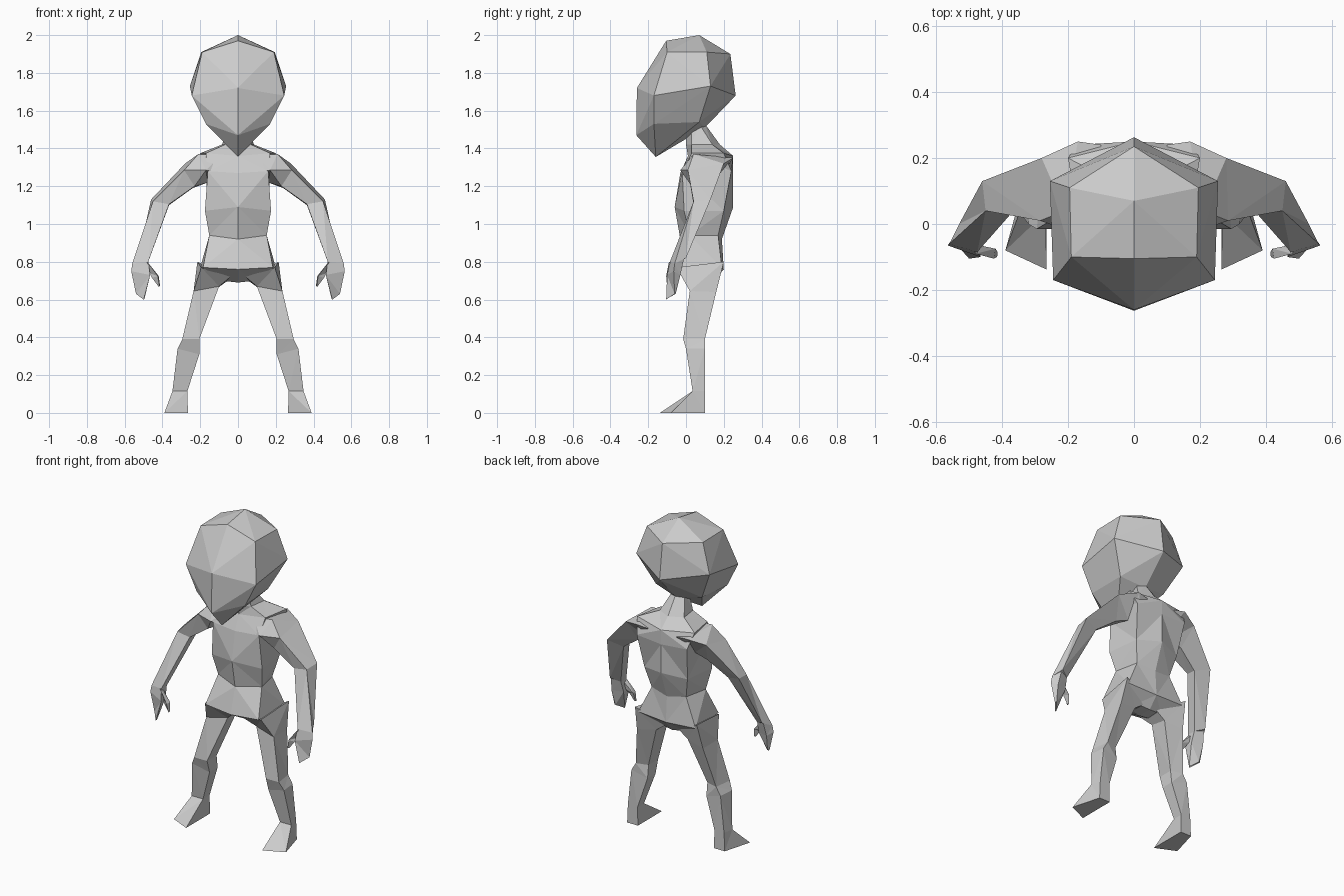
import bpy, bmesh


def finish(bm, name, mirror=False):
    bmesh.ops.recalc_face_normals(bm, faces=bm.faces)
    me = bpy.data.meshes.new(name)
    bm.to_mesh(me)
    bm.free()
    ob = bpy.data.objects.new(name, me)
    bpy.context.collection.objects.link(ob)
    if mirror:
        m = ob.modifiers.new("mirror", 'MIRROR')
        m.use_mirror_merge = False
    return ob


def loft(name, rings, mirror=False):
    """Skin a closed low-poly tube through rings of equal point count."""
    bm = bmesh.new()
    loops = [[bm.verts.new(p) for p in ring] for ring in rings]
    n = len(loops[0])
    for a, b in zip(loops, loops[1:]):
        for i in range(n):
            j = (i + 1) % n
            bm.faces.new((a[i], a[j], b[j], b[i]))
    bm.faces.new(loops[0])
    bm.faces.new(loops[-1])
    bmesh.ops.triangulate(bm, faces=bm.faces)
    return finish(bm, name, mirror)


# head: faceted hull, centre-line profile plus mirrored side points
profile = [(-.26, 1.72), (-.105, 1.97), (.07, 2.0), (.235, 1.90),
           (.263, 1.68), (.10, 1.51), (-.16, 1.355), (-.263, 1.47)]
sides = [(.245, -.17, 1.68), (.19, -.10, 1.91), (.195, .11, 1.91),
         (.255, .13, 1.73), (.16, .07, 1.54), (.17, -.17, 1.53)]
bm = bmesh.new()
for y, z in profile:
    bm.verts.new((0, y, z))
for x, y, z in sides:
    bm.verts.new((x, y, z))
    bm.verts.new((-x, y, z))
bmesh.ops.convex_hull(bm, input=bm.verts)
finish(bm, "head")


# torso and neck: six-sided rings with a centre ridge front and back
def torso_ring(z, zs, xf, xb, yf, yfs, ybs, yb):
    return [(0, yf, z), (xf, yfs, zs), (xb, ybs, zs),
            (0, yb, z), (-xb, ybs, zs), (-xf, yfs, zs)]


loft("torso", [torso_ring(*r) for r in (
    (1.53, 1.53, .04, .04, .00, .03, .07, .10),
    (1.42, 1.42, .07, .085, .00, .03, .14, .18),
    (1.36, 1.375, .17, .20, .01, .03, .20, .25),
    (1.27, 1.28, .16, .175, -.03, -.02, .24, .25),
    (1.09, 1.07, .175, .15, -.06, -.01, .20, .25),
    (.92, .94, .152, .12, -.03, .02, .17, .19),
    (.76, .77, .185, .20, -.075, -.06, .19, .20),
    (.69, .70, .09, .09, .05, .05, .13, .14))])

# arms: rooted in the chest, then shoulder, upper arm, elbow, wrist
loft("arm", [
    [(.09, .03, 1.36), (.09, .00, 1.27), (.10, .17, 1.22), (.10, .24, 1.34)],
    [(.21, .04, 1.37), (.17, -.03, 1.285), (.16, .14, 1.22), (.17, .25, 1.35)],
    [(.285, .01, 1.285), (.23, .03, 1.20), (.24, .13, 1.19), (.28, .20, 1.32)],
    [(.45, .04, 1.12), (.365, .04, 1.105), (.365, .10, 1.10), (.46, .13, 1.13)],
    [(.56, -.06, .79), (.475, -.085, .80), (.475, -.03, .80), (.53, .0, .82)],
], True)

# hands: tapered palm and a thumb
loft("hand", [
    [(.56, -.06, .79), (.475, -.085, .80), (.475, -.03, .80), (.53, -.01, .82)],
    [(.565, -.065, .75), (.465, -.10, .73), (.47, -.05, .73), (.54, -.03, .73)],
    [(.54, -.06, .63), (.50, -.105, .60), (.495, -.10, .605), (.53, -.055, .63)],
], True)
loft("thumb", [
    [(.49, -.06, .80), (.48, -.09, .80), (.47, -.07, .74)],
    [(.42, -.075, .725), (.425, -.105, .725), (.455, -.085, .715)],
    [(.413, -.085, .675), (.415, -.10, .67), (.422, -.09, .67)],
], True)

# legs: hip, thigh, knee, shin, ankle, foot
loft("leg", [
    [(.195, -.05, .77), (.04, .00, .72), (.04, .14, .71), (.215, .20, .80)],
    [(.235, .02, .645), (.10, .04, .67), (.11, .14, .66), (.23, .16, .64)],
    [(.295, -.015, .39), (.205, -.015, .39), (.205, .08, .39), (.28, .10, .39)],
    [(.32, .00, .34), (.205, .01, .31), (.205, .09, .31), (.31, .10, .34)],
    [(.347, .035, .115), (.268, .035, .115), (.268, .10, .115), (.335, .10, .115)],
    [(.39, -.08, 0), (.265, -.138, 0), (.265, .10, 0), (.34, .10, 0)],
], True)
